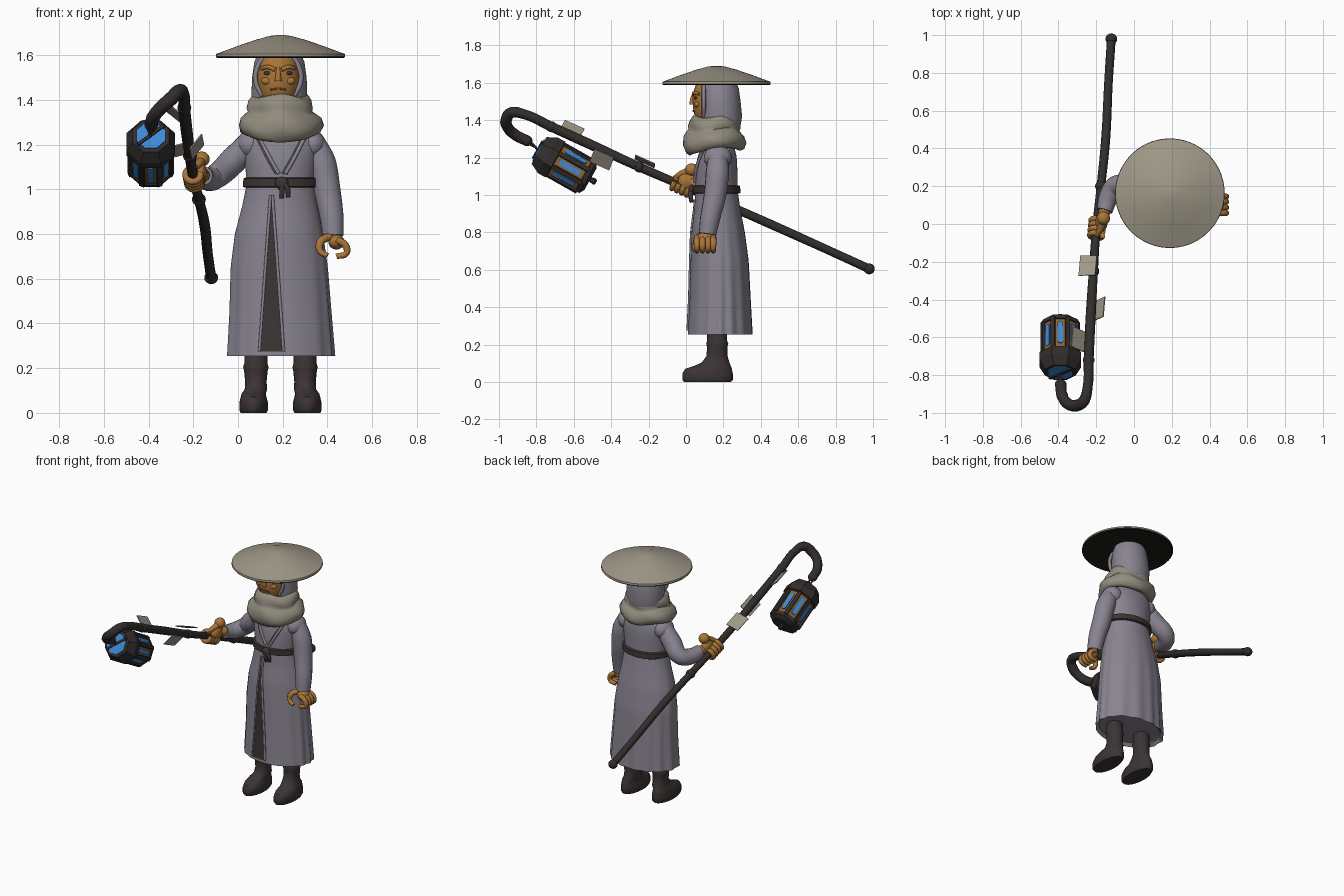
import bpy, bmesh, math, random
from mathutils import Vector, Matrix

random.seed(4)
if "Cube" in bpy.data.objects:
    bpy.data.objects.remove(bpy.data.objects["Cube"])


def material(name, r, g, b):
    m = bpy.data.materials.new(name)
    m.use_nodes = True
    m.diffuse_color = (r, g, b, 1)
    m.node_tree.nodes["Principled BSDF"].inputs["Base Color"].default_value = (r, g, b, 1)
    return m


CLOTH = material("lavender grey cloth", .25, .23, .28)
STRAW = material("pale straw", .34, .31, .24)
SCARF = material("sand wool", .29, .265, .21)
SKIN = material("ochre skin", .40, .18, .04)
LEATHER = material("dark brown leather", .045, .034, .034)
WOOD = material("charred wood", .032, .026, .026)
SHADE = material("black lining", .013, .012, .010)
BRASS = material("old brass", .26, .12, .03)
GLASS = material("blue glass", .045, .25, .68)
SEAM = material("dark grey seam", .10, .09, .11)


def finish(name, bm, mat, smooth=40, matrix=None):
    bmesh.ops.recalc_face_normals(bm, faces=bm.faces)
    me = bpy.data.meshes.new(name)
    if matrix:
        bm.transform(matrix)
    bm.to_mesh(me)
    bm.free()
    me.materials.append(mat)
    ob = bpy.data.objects.new(name, me)
    bpy.context.collection.objects.link(ob)
    shade(ob, smooth)
    return ob


def shade(ob, smooth):
    bpy.ops.object.select_all(action='DESELECT')
    ob.select_set(True)
    bpy.context.view_layer.objects.active = ob
    if smooth:
        bpy.ops.object.shade_smooth_by_angle(angle=math.radians(smooth))


def oval(z, xl, xr, yf, yb, n=48, phase=0, warp=None):
    """Ring of points inside the given x and y limits."""
    pts = []
    for i in range(n):
        a = math.tau * i / n + phase
        k, dz = warp(a, z) if warp else (1, 0)
        pts.append(((xl + xr) / 2 + (xr - xl) / 2 * k * math.cos(a),
                    (yf + yb) / 2 + (yb - yf) / 2 * k * math.sin(a), z + dz))
    return pts


def loft(name, rings, mat, smooth=40, matrix=None, closed=True):
    bm = bmesh.new()
    rows = [[bm.verts.new(p) for p in r] for r in rings]
    n = len(rows[0])
    for a, b in zip(rows, rows[1:]):
        for i in range(n if closed else n - 1):
            j = (i + 1) % n
            bm.faces.new((a[i], a[j], b[j], b[i]))
    if closed:
        bm.faces.new(rows[0][::-1])
        bm.faces.new(rows[-1])
    return finish(name, bm, mat, smooth, matrix)


def lathe(name, profile, mat, x=0, y=0, n=64, **kw):
    phase = math.pi / n
    return loft(name, [oval(z, x - r, x + r, y - r, y + r, n, phase) for r, z in profile], mat, **kw)


def tube(name, paths, mat, sides=3, steps=6):
    """Smooth tubes through (x, y, z, radius) points."""
    cu = bpy.data.curves.new(name, 'CURVE')
    cu.dimensions, cu.bevel_depth, cu.bevel_resolution = '3D', 1, sides
    cu.resolution_u, cu.use_fill_caps = steps, True
    for path in paths:
        sp = cu.splines.new('BEZIER')
        sp.bezier_points.add(len(path) - 1)
        for bp, (x, y, z, r) in zip(sp.bezier_points, path):
            bp.co, bp.radius = (x, y, z), r
            bp.handle_left_type = bp.handle_right_type = 'AUTO'
    cu.materials.append(mat)
    ob = bpy.data.objects.new(name, cu)
    bpy.context.collection.objects.link(ob)
    shade(ob, 0)
    bpy.ops.object.convert(target='MESH')
    shade(bpy.context.object, 50)


def ball(name, loc, scale, mat):
    bm = bmesh.new()
    bmesh.ops.create_uvsphere(bm, u_segments=24, v_segments=14, radius=1)
    return finish(name, bm, mat, 60, Matrix.Translation(loc) @ Matrix.Diagonal((*scale, 1)))


def box(name, size, mat, matrix):
    bm = bmesh.new()
    bmesh.ops.create_cube(bm, size=1)
    return finish(name, bm, mat, 0, matrix @ Matrix.Diagonal((*size, 1)))


# Robe: z, left, right, front and back limits
ROBE = [(.255, -.05, .43, .01, .355), (.45, -.04, .415, .02, .345), (.65, -.035, .40, .025, .335),
        (.80, -.015, .38, .03, .315), (.93, .02, .355, .045, .29), (1.03, .04, .34, .05, .275),
        (1.12, .03, .35, .05, .275), (1.20, .02, .365, .06, .272), (1.25, .04, .345, .08, .26),
        (1.30, .10, .28, .10, .24)]


def robe_at(z):
    for a, b in zip(ROBE, ROBE[1:]):
        if z <= b[0]:
            t = (z - a[0]) / (b[0] - a[0])
            return [p + (q - p) * t for p, q in zip(a, b)]
    return list(ROBE[-1])


def robe_front(x, z, lift=.006):
    _, xl, xr, yf, yb = robe_at(z)
    u = (x - (xl + xr) / 2) / ((xr - xl) / 2)
    return (yf + yb) / 2 - (yb - yf) / 2 * math.sqrt(max(0, 1 - u * u)) - lift


def folds(a, z):
    deep = max(0, (.95 - z) / .7) * min(1, max(0, 1 + math.sin(a)) * 1.5)
    return 1 + .022 * deep * math.cos(15 * a + math.sin(3 * a)), 0


rows = [robe_at(.255 + (1.30 - .255) * i / 36) for i in range(37)]
hem = oval(.275, -.03, .41, .03, .335, 120)
loft("robe", [hem] + [oval(*r, n=120, warp=folds) for r in rows], CLOTH)

# Dark gap down the front of the skirt, with a raised edge on each side
gap, edges = [], [[], []]
for i in range(16):
    z = .275 + .7 * i / 15
    w = .05 * (1 - i / 15) + .001
    gap.append([(x, robe_front(x, z), z) for x in (.15 - w, .15 - w / 3, .15 + w / 3, .15 + w)])
    for e, s in zip(edges, (-1, 1)):
        x = .15 + s * (w + .003)
        e.append((x, robe_front(x, z, .002), z, .007))
loft("skirt_gap", gap, LEATHER, closed=False)
tube("skirt_edges", edges, CLOTH)

# Lapels and their seams
lapels = [[(.185 + s * d, robe_front(.185 + s * d, z, .002), z, .005)
           for d, z in ((.10, 1.23), (.06, 1.15), (.015, 1.07))] for s in (-1, 1)]
tube("lapel_seams", lapels, SEAM)
tube("lapel_folds", [[(x + .012, y - .001, z, .009) for x, y, z, r in p] for p in lapels], CLOTH)

# Belt with knot and hanging ends
belt = []
for z, o in ((1.008, .006), (1.012, .014), (1.048, .014), (1.052, .006)):
    _, xl, xr, yf, yb = robe_at(z)
    belt.append(oval(z, xl - o, xr + o, yf - o, yb + o, 64))
loft("belt", belt, LEATHER)
ball("belt_knot", (.195, .03, 1.028), (.03, .017, .028), LEATHER)
tube("belt_ends", [[(.195, .028, 1.03, .012), (.196, .025, .99, .012), (.195, .03, .96, .010)],
                   [(.205, .028, 1.03, .012), (.222, .025, 1.0, .012), (.225, .03, .965, .010)]], LEATHER)

# Sleeves
tube("left_sleeve", [[(.335, .17, 1.215, .052), (.375, .168, 1.12, .063), (.398, .155, 1.0, .060),
                      (.418, .13, .88, .054), (.425, .115, .79, .047)]], CLOTH, 6)
tube("right_sleeve", [[(.05, .17, 1.205, .055), (-.02, .185, 1.13, .062), (-.095, .20, 1.06, .056),
                       (-.135, .14, 1.045, .052), (-.155, .07, 1.06, .042)]], CLOTH, 6)
for x, side in ((.055, "right"), (.33, "left")):
    ball(side + "_shoulder", (x, .17, 1.2), (.062, .075, .065), CLOTH)

# Left hand, curled with the thumb towards the front
tube("left_wrist", [[(.425, .115, .83, .036), (.425, .105, .78, .032)]], SKIN)
ball("left_palm", (.44, .10, .765), (.036, .052, .034), SKIN)
fingers = [[(.44, y, .775, .016), (.48, y, .75, .017), (.485, y, .715, .015), (.44, y, .70, .013)]
           for y in (.058, .088, .118, .146)]
thumb = [(.41, .085, .79, .018), (.37, .06, .765, .018), (.367, .05, .725, .015), (.40, .045, .703, .012)]
tube("left_fingers", fingers + [thumb], SKIN)

# Crooked staff
STAFF = [(-.12, .98, .605), (-.135, .75, .71), (-.15, .45, .845), (-.175, .2, .955), (-.20, -.03, 1.055),
         (-.215, -.25, 1.15), (-.23, -.5, 1.265), (-.24, -.72, 1.365), (-.245, -.86, 1.43)]
HOOK = [(-.265, -.935, 1.44), (-.30, -.96, 1.405), (-.345, -.955, 1.365),
        (-.38, -.91, 1.32), (-.388, -.85, 1.29)]
staff = [(*p, .024 + random.uniform(-.002, .003)) for p in STAFF]
tube("staff", [staff + [(*p, .031 + random.uniform(-.003, .003)) for p in HOOK]], WOOD, 4, 10)
for i, p in enumerate([STAFF[0], STAFF[3], STAFF[5], STAFF[7]] + HOOK):
    ball(f"staff_knot_{i}", p, (.031, .029, .029), WOOD)

# Right hand wrapped around the staff
along = Vector((-.08, -.91, .41)).normalized()
side = Vector((1, 0, .2)).normalized()
lift = side.cross(along)
grip = Vector((-.197, -.025, 1.05))
loops = []
for k in range(4):
    c = grip + along * (.028 * k - .045)
    loops.append([(*(c + (side * math.cos(a) + lift * math.sin(a)) * .034), .015)
                  for a in [math.tau * j / 8 for j in range(8)]])
tube("right_fingers", loops, SKIN)
ball("right_palm", (-.172, .01, 1.075), (.032, .052, .05), SKIN)
ball("right_knuckle", (-.162, .03, 1.135), (.035, .036, .034), SKIN)
tube("right_thumb", [[(-.162, .03, 1.13, .024), (-.175, -.02, 1.115, .018), (-.20, -.06, 1.09, .014)],
                     [(-.15, .09, 1.06, .032), (-.165, .03, 1.065, .03)]], SKIN)

# Paper charms along the staff
turn = along.to_track_quat('Z', 'Y').to_matrix().to_4x4()
for i, (loc, roll) in enumerate((((-.295, -.61, 1.35), -40), ((-.185, -.45, 1.19), 55), ((-.245, -.22, 1.18), 15))):
    box(f"paper_charm_{i}", (.09, .006, .115), STRAW,
        Matrix.Translation(loc) @ turn @ Matrix.Rotation(math.radians(roll), 4, 'Z'))

# Eight-sided lantern, built upright and then tilted
up = Vector((0, -.87, .49))
L = Matrix.Translation((-.39, -.655, 1.165)) @ up.to_track_quat('Z', 'Y').to_matrix().to_4x4()
opts = dict(n=8, smooth=0, matrix=L)
lathe("lantern_base", [(.07, -.165), (.10, -.15), (.104, -.125), (.09, -.12)], WOOD, **opts)
lathe("lantern_body", [(.098, -.13), (.102, .06)], BRASS, **opts)
lathe("lantern_cap", [(.10, .045), (.118, .05), (.118, .095), (.088, .15), (.074, .15)], WOOD, **opts)
lathe("lantern_top_glass", [(.07, .148), (.07, .156)], GLASS, **opts)
lathe("lantern_knob", [(.012, -.20), (.02, -.19), (.014, -.165)], WOOD, **opts)
box("lantern_top_bar", (.15, .014, .016), WOOD, L @ Matrix.Translation((0, 0, .156)) @ Matrix.Rotation(.7, 4, 'Z'))
for i in range(8):
    spin = L @ Matrix.Rotation(math.tau * i / 8, 4, 'Z')
    post = spin @ Matrix.Rotation(math.pi / 8, 4, 'Z') @ Matrix.Translation((.101, 0, -.04))
    box(f"lantern_post_{i}", (.014, .024, .19), WOOD, post)
    bm = bmesh.new()
    pane = bmesh.ops.create_circle(bm, cap_ends=True, segments=16, radius=.015)
    for v in pane["verts"]:
        v.co = (.0965 + .002, v.co.x, v.co.y + math.copysign(.05, v.co.y) - .04)
    ex = bmesh.ops.extrude_face_region(bm, geom=list(bm.faces))
    bmesh.ops.translate(bm, vec=(-.008, 0, 0), verts=[g for g in ex["geom"] if isinstance(g, bmesh.types.BMVert)])
    finish(f"lantern_pane_{i}", bm, GLASS, 0, spin)
tube("lantern_hanger", [[(-.388, -.86, 1.285, .006), (-.375, -.835, 1.27, .006), (-.39, -.80, 1.255, .006)],
                        [(-.388, -.86, 1.285, .006), (-.402, -.83, 1.28, .006), (-.39, -.79, 1.235, .006)]], WOOD)

# Boots
for side_name, x, s in (("left", .30, 1), ("right", .08, -1)):
    rings = [(0, .058, -.01, .24), (.012, .064, -.02, .25), (.045, .064, -.02, .25), (.07, .058, -.005, .245),
             (.085, .054, .04, .24), (.105, .05, .085, .232), (.14, .048, .11, .222), (.19, .053, .112, .222),
             (.205, .057, .108, .226), (.22, .052, .113, .22), (.34, .05, .115, .215)]
    loft(side_name + "_boot", [oval(z, x - w + s * (.01 if z < .1 else 0), x + w + s * (.01 if z < .1 else 0), f, b, 32)
                               for z, w, f, b in rings], LEATHER)

# Hood, face and features
loft("hood", [oval(z, .185 - w, .185 + w, f, b) for z, w, f, b in (
    (1.36, .12, .08, .29), (1.42, .125, .075, .30), (1.50, .122, .07, .292),
    (1.57, .112, .075, .282), (1.62, .09, .09, .26))], CLOTH)
ball("face", (.18, .125, 1.50), (.096, .09, .15), SKIN)
tube("hood_rim", [[(.18 + .102 * math.cos(a), .095, 1.50 + .115 * math.sin(a), .011)
                   for a in [math.pi * (j / 8 * 1.5 - .25) for j in range(9)]]], CLOTH)
tube("nose", [[(.18, .045, 1.545, .008), (.18, .033, 1.51, .012), (.18, .034, 1.485, .016)]], SKIN)
tube("brows", [[(.18 + s * .015, .04, 1.535, .010), (.18 + s * .045, .045, 1.547, .010),
                (.18 + s * .075, .07, 1.54, .008)] for s in (-1, 1)], SKIN)
for s, side_name in ((1, "left"), (-1, "right")):
    ball(side_name + "_eye", (.18 + s * .043, .053, 1.52), (.022, .010, .010), LEATHER)
    ball(side_name + "_cheek", (.18 + s * .05, .06, 1.485), (.026, .016, .018), SKIN)
tube("mouth", [[(.145, .044, 1.446, .004), (.18, .038, 1.45, .004), (.215, .044, 1.446, .004)]], BRASS)


# Wrapped scarf, drooping in front
def drape(a, z):
    front = max(0, -math.sin(a)) ** 3
    low = max(0, (1.36 - z) / .12)
    return 1 + .03 * math.sin(5 * a + z * 40), -.045 * front * low + .008 * math.sin(3 * a)


loft("scarf", [oval(z, .19 - w, .19 + w, .152 - d, .152 + d, 64, 0, drape) for z, w, d in (
    (1.27, .10, .09), (1.245, .155, .135), (1.255, .178, .155), (1.285, .19, .168), (1.32, .18, .162),
    (1.34, .155, .145), (1.35, .142, .135), (1.365, .148, .14), (1.395, .14, .13), (1.415, .125, .12),
    (1.42, .105, .10), (1.39, .09, .09))], SCARF, 70)

# Wide hat with a dark lining
hat = lathe("hat", [(.03, 1.606), (.27, 1.592), (.284, 1.587), (.290, 1.594), (.288, 1.606), (.265, 1.614),
                    (.19, 1.642), (.105, 1.671), (.095, 1.673), (.05, 1.686), (.02, 1.69), (.003, 1.691)],
            STRAW, .19, .163, smooth=35)
hat.data.materials.append(SHADE)
for f in hat.data.polygons:
    f.material_index = 1 if f.normal.z < -.6 else 0
